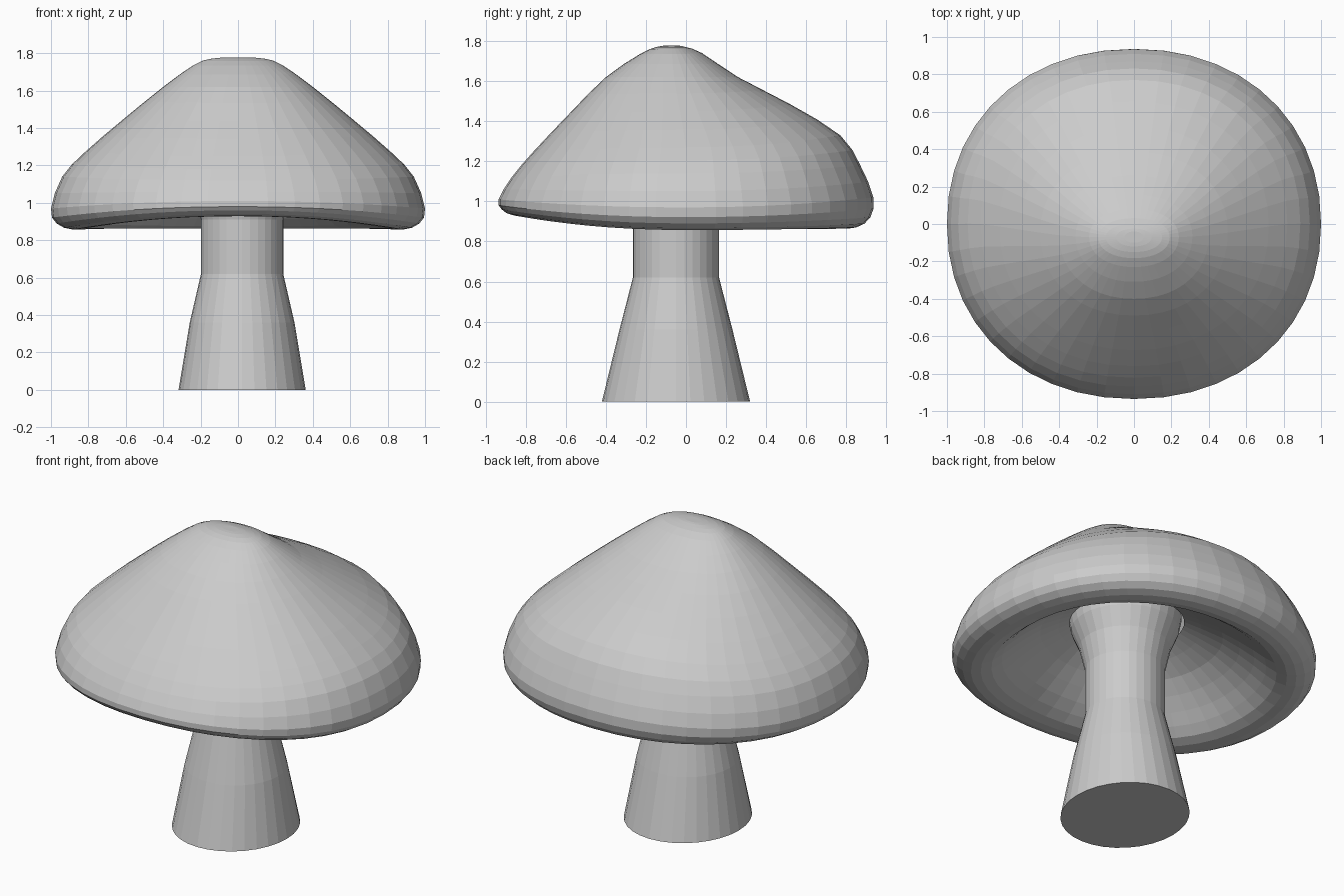
import bpy, bmesh
from math import sin, cos, pi, copysign

if "Cube" in bpy.data.objects:
    bpy.data.objects.remove(bpy.data.objects["Cube"])


def loft(name, rings, cap_start=True, cap_end=True):
    """Skin a list of point rings into a flat-shaded object."""
    bm = bmesh.new()
    loops = [[bm.verts.new(p) for p in ring] for ring in rings]
    n = len(loops[0])
    for a, b in zip(loops, loops[1:]):
        for i in range(n):
            j = (i + 1) % n
            bm.faces.new((a[i], a[j], b[j], b[i]))
    if cap_start:
        bm.faces.new(loops[0])
    if cap_end:
        bm.faces.new(loops[-1])
    bmesh.ops.recalc_face_normals(bm, faces=bm.faces)
    me = bpy.data.meshes.new(name)
    bm.to_mesh(me)
    bm.free()
    ob = bpy.data.objects.new(name, me)
    bpy.context.collection.objects.link(ob)
    return ob


def refine(rows):
    """Insert a Catmull-Rom midpoint between neighbouring rows."""
    out = []
    for i in range(len(rows) - 1):
        p0, p1 = rows[max(i - 1, 0)], rows[i]
        p2, p3 = rows[i + 1], rows[min(i + 2, len(rows) - 1)]
        out.append(p1)
        out.append(tuple((9 * (b + c) - a - d) / 16
                         for a, b, c, d in zip(p0, p1, p2, p3)))
    out.append(rows[-1])
    return out


def cap_ring(row, n=44, power=2.13):
    """Squarish ring whose front, side and back have their own reach and height."""
    rx, yf, yb, y0, zf, zs, zb = row
    pts = []
    for i in range(n):
        a = 2 * pi * i / n
        c, s = cos(a), sin(a)
        ex = copysign(abs(c) ** (2 / power), c)
        ey = abs(s) ** (2 / power)
        y_end, z_end = (yb, zb) if s >= 0 else (yf, zf)
        pts.append((rx * ex, y0 + (y_end - y0) * ey, zs * c * c + z_end * s * s))
    return pts


# Cap: half width, front y, back y, centre y, z at front / side / back
cap_rows = [
    (0.05, -0.10, -0.04, -0.07, 1.778, 1.778, 1.778),
    (0.15, -0.15, 0.00, -0.07, 1.77, 1.77, 1.77),
    (0.24, -0.23, 0.08, -0.07, 1.735, 1.735, 1.74),
    (0.40, -0.40, 0.26, -0.06, 1.62, 1.62, 1.62),
    (0.61, -0.58, 0.52, -0.03, 1.44, 1.45, 1.485),
    (0.82, -0.76, 0.77, 0.00, 1.25, 1.27, 1.33),
    (0.94, -0.87, 0.87, 0.00, 1.12, 1.14, 1.18),
    (1.00, -0.935, 0.935, 0.00, 1.01, 0.97, 1.02),
    (0.97, -0.92, 0.92, 0.00, 0.96, 0.89, 0.92),
    (0.88, -0.86, 0.85, 0.00, 0.93, 0.857, 0.87),
    (0.77, -0.75, 0.75, 0.00, 0.94, 0.885, 0.875),
    (0.66, -0.62, 0.63, -0.02, 1.01, 0.99, 0.97),
    (0.50, -0.48, 0.46, -0.04, 1.12, 1.12, 1.10),
    (0.30, -0.34, 0.25, -0.05, 1.22, 1.22, 1.22),
]
loft("mushroom_cap", [cap_ring(r) for r in refine(cap_rows)], cap_end=False)

# Stem: x radius, y radius, z
stem_rows = [(0.34, 0.37, 0.0), (0.28, 0.282, 0.36), (0.22, 0.215, 0.62),
             (0.22, 0.215, 0.91), (0.25, 0.25, 1.05),
             (0.295, 0.295, 1.16), (0.31, 0.31, 1.24)]
sides = 32
loft("mushroom_stem", [[(0.022 + rx * cos(2 * pi * i / sides),
                         -0.05 + ry * sin(2 * pi * i / sides), z)
                        for i in range(sides)] for rx, ry, z in stem_rows])
